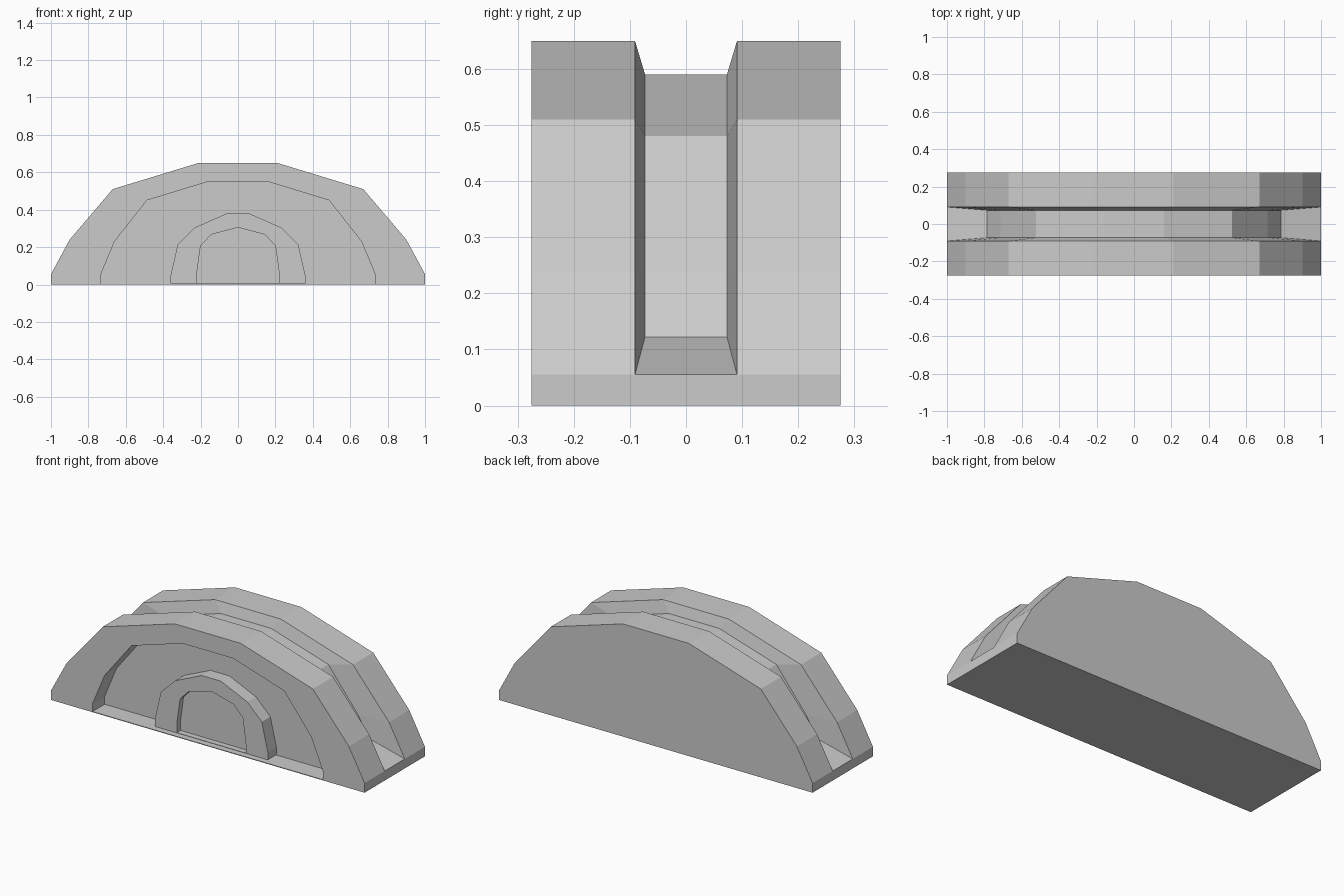
import bpy, bmesh

if "Cube" in bpy.data.objects:
    bpy.data.objects.remove(bpy.data.objects["Cube"])


def ring(half, y):
    """Mirror a right-hand half profile (x, z) into a closed ring at depth y."""
    return [(x, y, z) for x, z in half] + [(-x, y, z) for x, z in reversed(half)]


def loft(name, sections):
    """Bridge a series of (half profile, y) rings and cap both ends."""
    bm = bmesh.new()
    rings = [[bm.verts.new(p) for p in ring(h, y)] for h, y in sections]
    n = len(rings[0])
    for a, b in zip(rings, rings[1:]):
        for i in range(n):
            j = (i + 1) % n
            bm.faces.new((a[i], a[j], b[j], b[i]))
    bm.faces.new(rings[0][::-1])
    bm.faces.new(rings[-1])
    bmesh.ops.remove_doubles(bm, verts=bm.verts, dist=1e-5)
    bmesh.ops.recalc_face_normals(bm, faces=bm.faces)
    mesh = bpy.data.meshes.new(name)
    bm.to_mesh(mesh)
    bm.free()
    obj = bpy.data.objects.new(name, mesh)
    bpy.context.collection.objects.link(obj)
    return obj


# Half profiles, bottom to top (repeated points merge, keeping counts equal)
outer = [(1, 0), (1, .055), (1, .055), (.9, .24), (.67, .51), (.21, .65)]
groove = [(1, 0), (1, .055), (.785, .122), (.715, .24), (.525, .48), (.16, .59)]
recess = [(.735, .004), (.735, .05), (.735, .05), (.66, .23), (.487, .45), (.16, .55)]
arch = [(.36, .006), (.36, .05), (.36, .05), (.322, .215), (.23, .305), (.06, .38)]
pocket = [(.22, .008), (.22, .06), (.22, .06), (.2, .207), (.143, .267), (0, .305)]

# Half-dome body: groove over the top, arched recess in the front
loft("body", [
    (recess, -.165), (recess, -.275),
    (outer, -.275), (outer, -.091), (groove, -.073),
    (groove, .073), (outer, .091), (outer, .275),
])

# Raised arch inside the recess with a shallow pocket
loft("inner_arch", [
    (pocket, -.21), (pocket, -.243), (arch, -.243), (arch, -.165),
])
